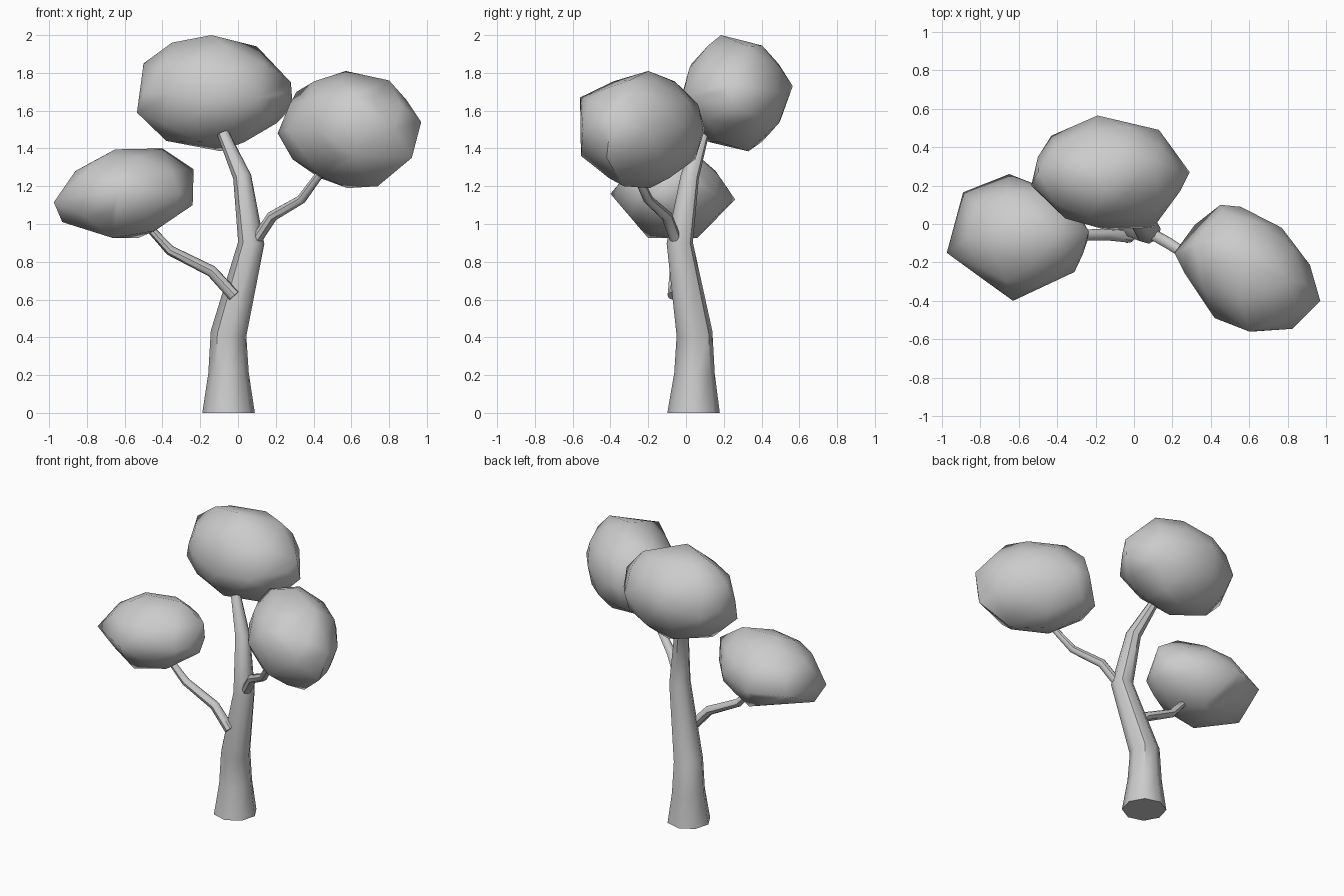
import bpy, bmesh
from math import radians, pi, cos, sin
from mathutils import Vector, Matrix

if "Cube" in bpy.data.objects:
    bpy.data.objects.remove(bpy.data.objects["Cube"])


def finish(bm, name, angle):
    bmesh.ops.recalc_face_normals(bm, faces=bm.faces[:])
    me = bpy.data.meshes.new(name)
    bm.to_mesh(me)
    bm.free()
    me.shade_smooth()
    me.set_sharp_from_angle(angle=radians(angle))
    ob = bpy.data.objects.new(name, me)
    bpy.context.collection.objects.link(ob)
    return ob


def limb(name, path, sides=8, flat_base=False):
    """Tapered tube through (x, y, z, radius) stations."""
    bm = bmesh.new()
    pts = [Vector(p[:3]) for p in path]
    rings = []
    for i, p in enumerate(pts):
        d = (pts[min(i + 1, len(pts) - 1)] - pts[max(i - 1, 0)]).normalized()
        if flat_base and i == 0:
            d = Vector((0, 0, 1))
        rot = Vector((0, 0, 1)).rotation_difference(d)
        r = path[i][3]
        rings.append([bm.verts.new(p + rot @ Vector((r * cos(a), r * sin(a), 0)))
                      for a in (2 * pi * (k + 0.15) / sides for k in range(sides))])
    for a, b in zip(rings, rings[1:]):
        for k in range(sides):
            n = (k + 1) % sides
            bm.faces.new((a[k], a[n], b[n], b[k]))
    bm.faces.new(rings[0][::-1])
    bm.faces.new(rings[-1])
    return finish(bm, name, 45)


def foliage(name, centre, half, turn, tips):
    """Low-poly ellipsoid whose nearest points are pulled out to the tips."""
    src = bmesh.new()
    bmesh.ops.create_icosphere(src, subdivisions=2, radius=1)
    m = (Matrix.Translation(centre) @ Matrix.Rotation(radians(turn), 4, 'Z')
         @ Matrix.Diagonal((*half, 1)))
    pts = [m @ v.co for v in src.verts]
    src.free()
    moved = []
    for t in map(Vector, tips):
        near = min(pts, key=lambda p: (p - t).length)
        pts.remove(near)
        moved.append(t)
    bm = bmesh.new()
    for p in pts + moved:
        bm.verts.new(p)
    bmesh.ops.convex_hull(bm, input=bm.verts[:])
    bmesh.ops.delete(bm, geom=[v for v in bm.verts if not v.link_faces], context='VERTS')
    return finish(bm, name, 50)


# Trunk and branches
limb("trunk", [(-0.05, 0.04, 0, 0.14), (-0.05, 0.045, 0.21, 0.108),
               (-0.05, 0.045, 0.42, 0.096), (0.07, -0.033, 0.9, 0.07),
               (0.022, 0.02, 1.25, 0.049), (-0.08, 0.09, 1.48, 0.032)], flat_base=True)
limb("right_branch", [(0.10, -0.055, 0.92, 0.03), (0.18, -0.10, 1.04, 0.03),
                      (0.335, -0.20, 1.13, 0.026), (0.43, -0.26, 1.26, 0.022)])
limb("left_branch", [(-0.02, -0.065, 0.62, 0.033), (-0.14, -0.055, 0.75, 0.031),
                     (-0.36, -0.06, 0.86, 0.027), (-0.46, -0.07, 0.97, 0.022)])

# Foliage clumps
foliage("top_foliage", (-0.13, 0.26, 1.69), (0.39, 0.285, 0.30), 0, [
    (-0.535, 0.20, 1.59), (-0.50, 0.27, 1.85), (-0.35, 0.25, 1.96),
    (-0.14, 0.185, 2.0), (0.10, 0.33, 1.94), (0.28, 0.25, 1.75),
    (0.29, 0.27, 1.62), (-0.09, 0.33, 1.385), (-0.38, 0.25, 1.44),
    (-0.43, 0.46, 1.66), (-0.19, 0.565, 1.73), (0.13, 0.49, 1.70),
    (0.10, -0.02, 1.67), (-0.15, -0.03, 1.65)])
foliage("right_foliage", (0.59, -0.235, 1.5), (0.40, 0.28, 0.30), -40, [
    (0.45, 0.10, 1.50), (0.77, -0.02, 1.52), (0.97, -0.40, 1.54),
    (0.92, -0.42, 1.35), (0.60, -0.56, 1.67), (0.62, -0.555, 1.36),
    (0.42, -0.49, 1.50), (0.21, -0.15, 1.48), (0.31, -0.10, 1.70),
    (0.57, -0.20, 1.81), (0.80, -0.30, 1.76), (0.58, -0.19, 1.19),
    (0.74, -0.33, 1.20)])
foliage("left_foliage", (-0.58, -0.07, 1.16), (0.33, 0.28, 0.23), 0, [
    (-0.975, -0.15, 1.115), (-0.93, -0.08, 1.01), (-0.89, 0.165, 1.13),
    (-0.65, 0.26, 1.13), (-0.63, -0.40, 1.16), (-0.31, -0.25, 1.16),
    (-0.235, -0.04, 1.29), (-0.24, -0.08, 1.10), (-0.40, -0.05, 1.40),
    (-0.65, -0.08, 1.395), (-0.53, 0.06, 0.925), (-0.66, -0.20, 0.925)])
